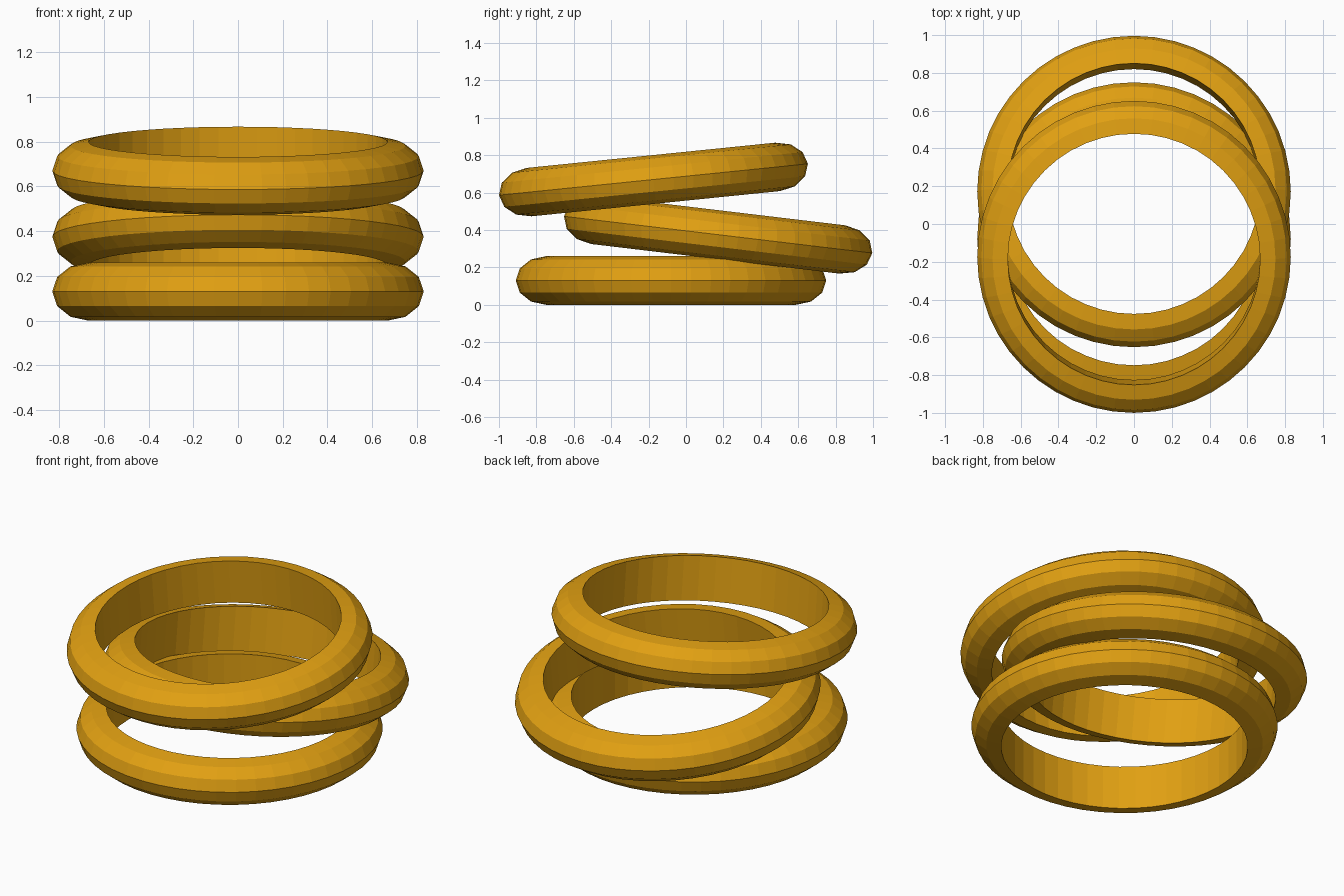
import bpy, bmesh
from math import sin, cos, pi, radians

if "Cube" in bpy.data.objects:
    bpy.data.objects.remove(bpy.data.objects["Cube"])

SEGMENTS = 48
INNER, WIDTH, HALF = 0.668, 0.162, 0.13

gold = bpy.data.materials.new("gold")
gold.diffuse_color = (0.75, 0.35, 0.006, 1)
gold.use_nodes = True
gold.node_tree.nodes["Principled BSDF"].inputs["Base Color"].default_value = gold.diffuse_color


def ring(name, y, z, tilt):
    # D-shaped section: straight inner wall, half-ellipse outside
    profile = [(INNER + WIDTH * cos(a), HALF * sin(a))
               for a in (-pi / 2 + i * pi / 6 for i in range(7))]
    bm = bmesh.new()
    loops = []
    for s in range(SEGMENTS):
        t = 2 * pi * s / SEGMENTS
        loops.append([bm.verts.new((r * cos(t), r * sin(t), h)) for r, h in profile])
    n = len(profile)
    for s in range(SEGMENTS):
        a, b = loops[s], loops[(s + 1) % SEGMENTS]
        for i in range(n):
            j = (i + 1) % n
            bm.faces.new((a[i], b[i], b[j], a[j]))
    bmesh.ops.recalc_face_normals(bm, faces=bm.faces)
    mesh = bpy.data.meshes.new(name)
    bm.to_mesh(mesh)
    bm.free()
    mesh.materials.append(gold)
    obj = bpy.data.objects.new(name, mesh)
    obj.location = (0, y, z)
    obj.rotation_euler.x = radians(tilt)
    bpy.context.collection.objects.link(obj)


# Three loosely stacked bangles
ring("bottom_ring", -0.08, 0.13, 0)
ring("middle_ring", 0.172, 0.375, -6.8)
ring("top_ring", -0.174, 0.67, 5.8)
